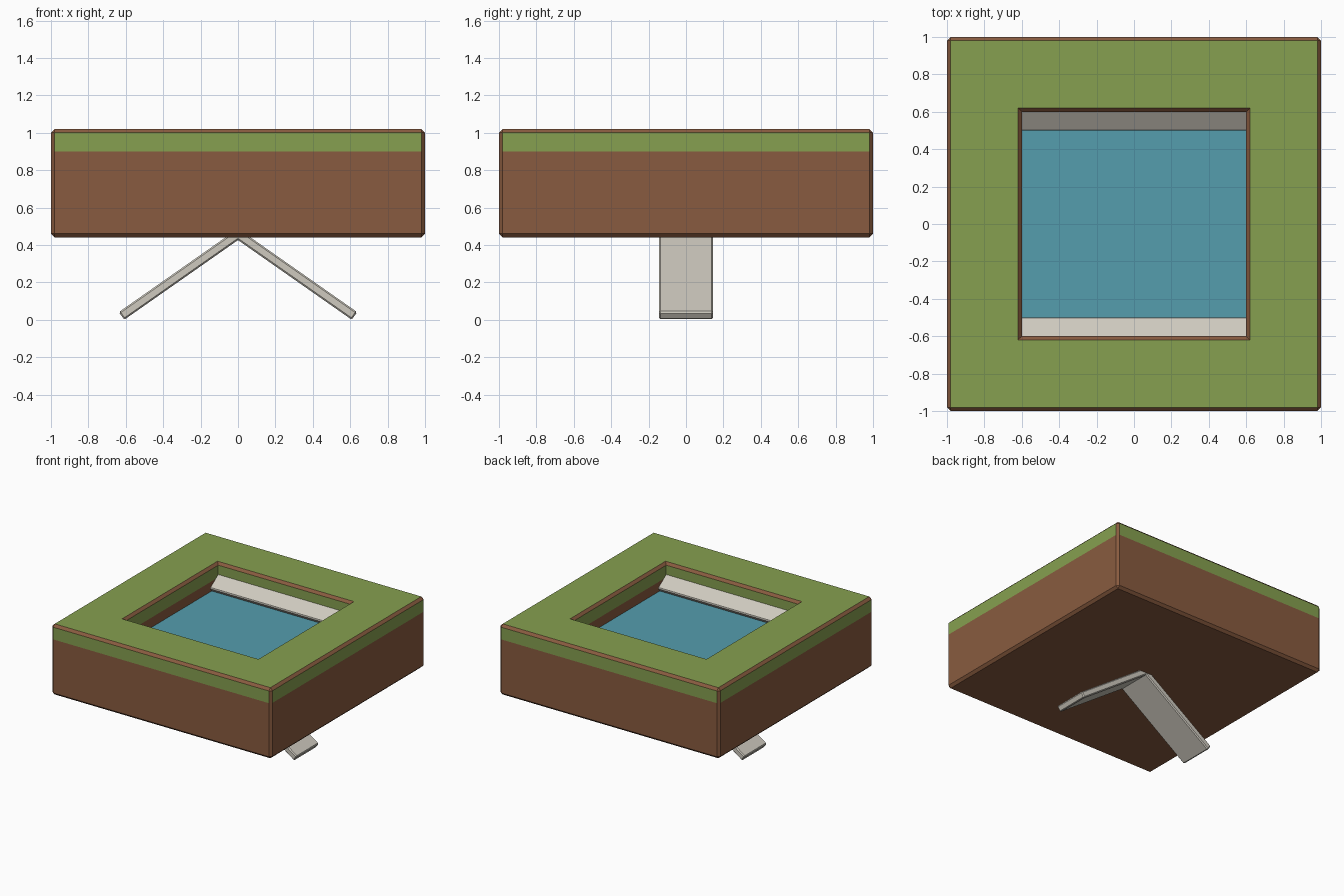
import bpy, bmesh, math
from mathutils import Matrix, Vector

if "Cube" in bpy.data.objects:
    bpy.data.objects.remove(bpy.data.objects["Cube"])


def material(name, rgb):
    m = bpy.data.materials.new(name)
    m.diffuse_color = (*rgb, 1)
    m.use_nodes = True
    m.node_tree.nodes["Principled BSDF"].inputs["Base Color"].default_value = m.diffuse_color
    return m


EARTH = material("earth", (0.25, 0.105, 0.05))
GRASS = material("grass", (0.24, 0.35, 0.08))
WATER = material("water", (0.09, 0.34, 0.42))
STONE = material("stone", (0.62, 0.59, 0.52))


def add_object(name, bm, *mats):
    bmesh.ops.recalc_face_normals(bm, faces=bm.faces)
    me = bpy.data.meshes.new(name)
    bm.to_mesh(me)
    bm.free()
    for m in mats:
        me.materials.append(m)
    ob = bpy.data.objects.new(name, me)
    bpy.context.collection.objects.link(ob)
    return ob


# Earth block: one profile (half size, corner limit, height) swept round a square,
# with the grass as a green top and upper band
profile = [(0.98, 0.98, 0.44), (1, 0.98, 0.46), (1, 0.98, 0.90), (1, 0.98, 1.0),
           (0.98, 0.98, 1.02), (0.62, 0.62, 1.02), (0.60, 0.60, 1.0),
           (0.60, 0.60, 0.90), (0.60, 0.60, 0.60)]
grass_steps = {2, 4, 6}
bm = bmesh.new()
rings = []
for r, f, z in profile:
    ring = []
    for q in range(4):
        rot = Matrix.Rotation(q * math.pi / 2, 3, 'Z')
        for p in ((r, -f, z), (r, f, z)):
            ring.append(bm.verts.new(rot @ Vector(p)))
    rings.append(ring)
for i in range(len(rings) - 1):
    a, b = rings[i], rings[i + 1]
    for j in range(8):
        k = (j + 1) % 8
        face = bm.faces.new((a[j], a[k], b[k], b[j]))
        face.material_index = int(i in grass_steps and j % 2 == 0)
bm.faces.new(rings[0])
bm.faces.new(rings[-1])
bmesh.ops.remove_doubles(bm, verts=bm.verts, dist=0.0005)
add_object("earth_block", bm, EARTH, GRASS)

# Pool surface
bm = bmesh.new()
bmesh.ops.create_grid(bm, x_segments=1, y_segments=1, size=0.6,
                      matrix=Matrix.Translation((0, 0, 0.82)))
add_object("pool_water", bm, WATER)

SLOPE = math.radians(35)


def sloped_slab(name, length, width, corner, turn):
    """Bevelled slab rising along local x from its lower end, turned about z."""
    bm = bmesh.new()
    bmesh.ops.create_cube(bm, size=1)
    bmesh.ops.scale(bm, vec=(length, width, 0.05), verts=bm.verts)
    bmesh.ops.bevel(bm, geom=bm.edges[:], offset=0.008, segments=1, affect='EDGES')
    # lower top corner is the anchor point
    bm.transform(Matrix.Rotation(turn, 4, 'Z') @ Matrix.Translation(corner)
                 @ Matrix.Rotation(-SLOPE, 4, 'Y')
                 @ Matrix.Translation((length / 2, 0, -0.025)))
    add_object(name, bm, STONE)


# Splayed legs below, sloping stone ledges on the pool's front and back
for side, turn in (("left", 0), ("right", math.pi)):
    sloped_slab(side + "_leg", 0.78, 0.29, (-0.637, 0, 0.041), turn)
for side, turn in (("back", math.pi / 2), ("front", -math.pi / 2)):
    sloped_slab(side + "_pool_ledge", 0.22, 1.3, (0.495, 0, 0.85), turn)
